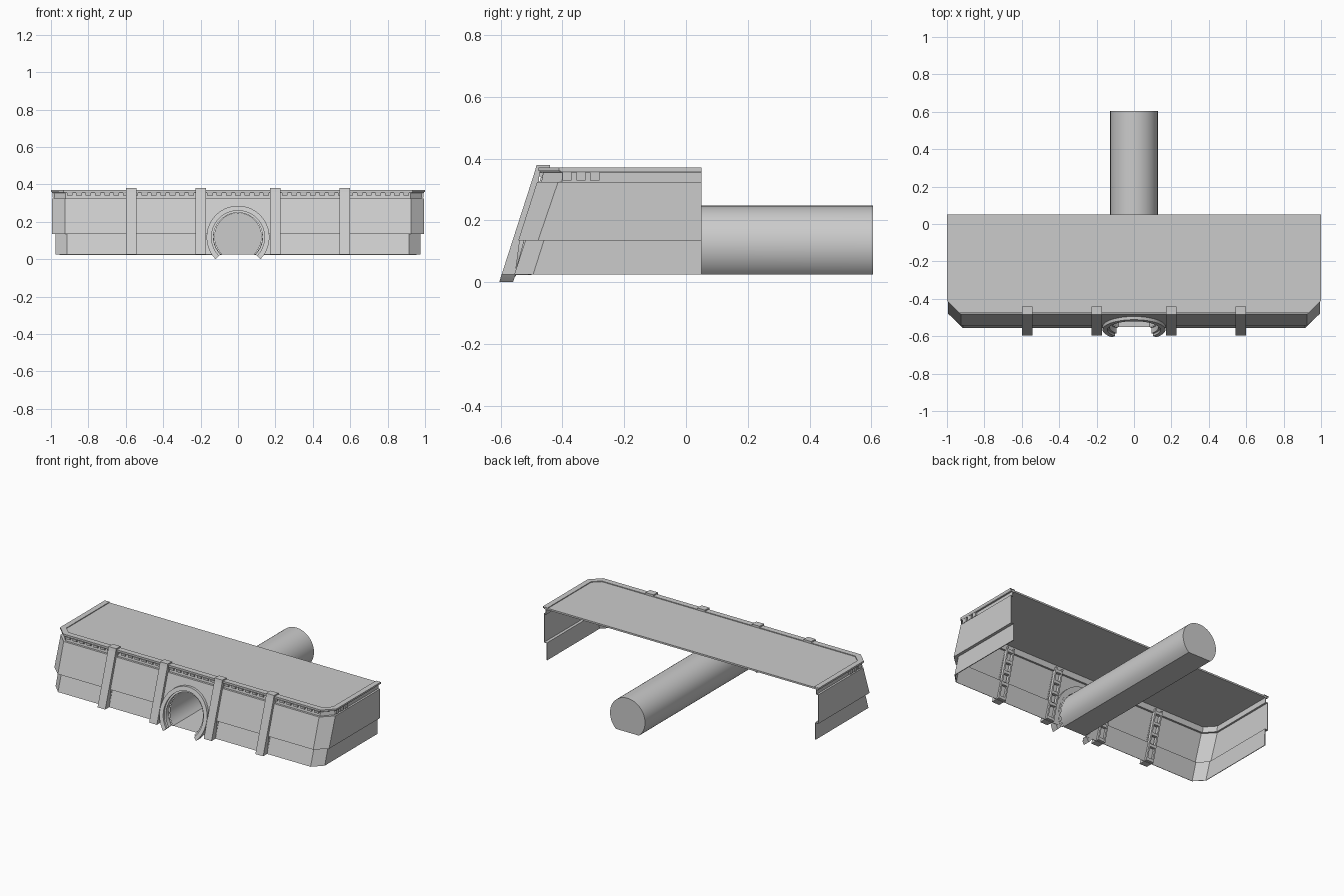
import bpy, bmesh
from math import sin, cos, radians, asin, degrees

if "Cube" in bpy.data.objects:
    bpy.data.objects.remove(bpy.data.objects["Cube"])

SLOPE = 0.327                      # lean of the front face


def front_y(z):                    # outer plane of ribs and arch
    return -0.605 + SLOPE * z


def make(name, verts, faces):
    me = bpy.data.meshes.new(name)
    bm = bmesh.new()
    vs = [bm.verts.new(v) for v in verts]
    for f in faces:
        bm.faces.new([vs[i] for i in f])
    bm.to_mesh(me)
    bm.free()
    ob = bpy.data.objects.new(name, me)
    bpy.context.collection.objects.link(ob)
    return ob


def fix_normals(ob):
    bm = bmesh.new()
    bm.from_mesh(ob.data)
    bmesh.ops.recalc_face_normals(bm, faces=bm.faces)
    bm.to_mesh(ob.data)
    bm.free()
    return ob


def select(ob):
    bpy.ops.object.select_all(action='DESELECT')
    ob.select_set(True)
    bpy.context.view_layer.objects.active = ob


def apply(ob, kind, **props):
    m = ob.modifiers.new(kind, kind)
    for k, v in props.items():
        setattr(m, k, v)
    select(ob)
    bpy.ops.object.modifier_apply(modifier=m.name)


def outline(z, X, yc, xc, yf):
    half = [(X, 0.05, z), (X, yc, z), (xc, yf, z)]
    return half + [(-x, y, z) for x, y, z in reversed(half)]


def loft(name, rings, closed=False, caps=False):
    n = len(rings[0])
    faces = []
    for r in range(len(rings) - 1):
        for i in range(n if closed else n - 1):
            a, b = r * n + i, r * n + (i + 1) % n
            faces.append((a, a + n, b + n, b))
    if caps:
        faces += [list(range(n)), list(range((len(rings) - 1) * n, len(rings) * n))[::-1]]
    ob = make(name, [v for ring in rings for v in ring], faces)
    return fix_normals(ob) if closed else ob


def extrude_x(name, prof, x0, x1):
    return loft(name, [[(x, y, z) for y, z in prof] for x in (x0, x1)], True, True)


def arc(r, cz, a0, n=40):
    a1 = 180 - a0
    return [(r * cos(radians(a0 + (a1 - a0) * i / n)),
             cz + r * sin(radians(a0 + (a1 - a0) * i / n))) for i in range(n + 1)]


# Bent outer wall: lower panel, stepped upper panel, recessed band
wall = loft("outer_wall", [
    outline(0.025, 0.975, -0.495, 0.915, -0.556),
    outline(0.135, 0.975, -0.460, 0.915, -0.520),
    outline(0.135, 0.995, -0.479, 0.925, -0.543),
    outline(0.325, 0.995, -0.414, 0.925, -0.482),
    outline(0.325, 0.982, -0.402, 0.922, -0.468),
    outline(0.357, 0.982, -0.396, 0.922, -0.462)])
apply(wall, 'SOLIDIFY', thickness=0.005, offset=-1)
fix_normals(wall)

# Tunnel opening through the wall
bpy.ops.mesh.primitive_cylinder_add(vertices=64, radius=0.130, depth=0.4,
                                    location=(0, -0.55, 0.121), rotation=(radians(90), 0, 0))
cutter = bpy.context.object
cutter.hide_render = True
apply(wall, 'BOOLEAN', object=cutter, operation='DIFFERENCE', solver='EXACT')
bpy.data.objects.remove(cutter)

# Roof plate and its slightly raised rim
loft("roof_plate", [outline(0.355, 0.993, -0.404, 0.928, -0.472),
                    outline(0.366, 0.999, -0.410, 0.932, -0.476)], True, True)
outer, inner = (1.0, -0.411, 0.933, -0.477), (0.965, -0.396, 0.918, -0.440)
loft("roof_rim", [outline(0.360, *outer), outline(0.371, *outer),
                  outline(0.371, *inner), outline(0.3655, *inner)])

# Small blocks in the recess below the roof
for i in range(-18, 19):
    y0 = -0.476
    extrude_x("recess_block", [(y0, 0.342), (y0 + 0.012, 0.342), (y0 + 0.012, 0.356), (y0, 0.356)],
              i * 0.05 - 0.015, i * 0.05 + 0.015)
for s in (-1, 1):
    for y in (-0.385, -0.34, -0.295):
        extrude_x("side_recess_block", [(y - 0.015, 0.33), (y + 0.015, 0.33),
                                        (y + 0.015, 0.356), (y - 0.015, 0.356)],
                  s * 0.98, s * 0.992)

# Leaning ribs with roof hooks outside and a ladder frame inside
for x in (-0.572, -0.198, 0.198, 0.572):
    extrude_x("front_rib", [(front_y(0.025), 0.025), (-0.489, 0.36), (-0.484, 0.38), (-0.44, 0.38),
                            (-0.44, 0.368), (-0.474, 0.368), (-0.476, 0.325),
                            (-0.538, 0.135), (-0.553, 0.025)], x - 0.028, x + 0.028)
    for s in (-1, 1):
        e = sorted((x + s * 0.028, x + s * 0.018))
        extrude_x("rib_rail", [(-0.555, 0.025), (-0.470, 0.34), (-0.448, 0.34), (-0.535, 0.025)], *e)
    for z in (0.035, 0.12, 0.19, 0.255, 0.32):
        y = -0.553 + 0.27 * (z - 0.025)
        extrude_x("rib_rung", [(y, z - 0.01), (y + 0.018, z - 0.01),
                               (y + 0.018, z + 0.01), (y, z + 0.01)], x - 0.02, x + 0.02)

# Arch collar around the tunnel mouth, with a thin inner lip
def collar(name, r_in, r_out, push, depth):
    o, i = arc(r_out, 0.118, -44.5), arc(r_in, 0.118, -44.5)
    rings = []
    for (xo, zo), (xi, zi) in zip(o, i):
        rings.append([(xo, front_y(zo) + push, zo), (xo, front_y(zo) + push + depth, zo),
                      (xi, front_y(zi) + push + depth, zi), (xi, front_y(zi) + push, zi)])
    return loft(name, rings, True, True)


arch = collar("arch_collar", 0.142, 0.168, 0.0, 0.045)
lip = collar("arch_lip", 0.131, 0.143, 0.012, 0.035)

# Long flat-bottomed tunnel, open at the front and closed at the back
R, CZ, FLOOR = 0.127, 0.121, 0.025
section = arc(R, CZ, degrees(asin((FLOOR - CZ) / R)))
mouth = [(x, front_y(z) + 0.045, z) for x, z in section]
tail = [(x, 0.605, z) for x, z in section]
n = len(section)
tunnel = make("tunnel", mouth + tail,
              [(i, (i + 1) % n, n + (i + 1) % n, n + i) for i in range(n)]
              + [list(range(n, 2 * n))])
fix_normals(tunnel)

for ob in (tunnel, arch, lip):
    select(ob)
    bpy.ops.object.shade_smooth_by_angle(angle=radians(30))
